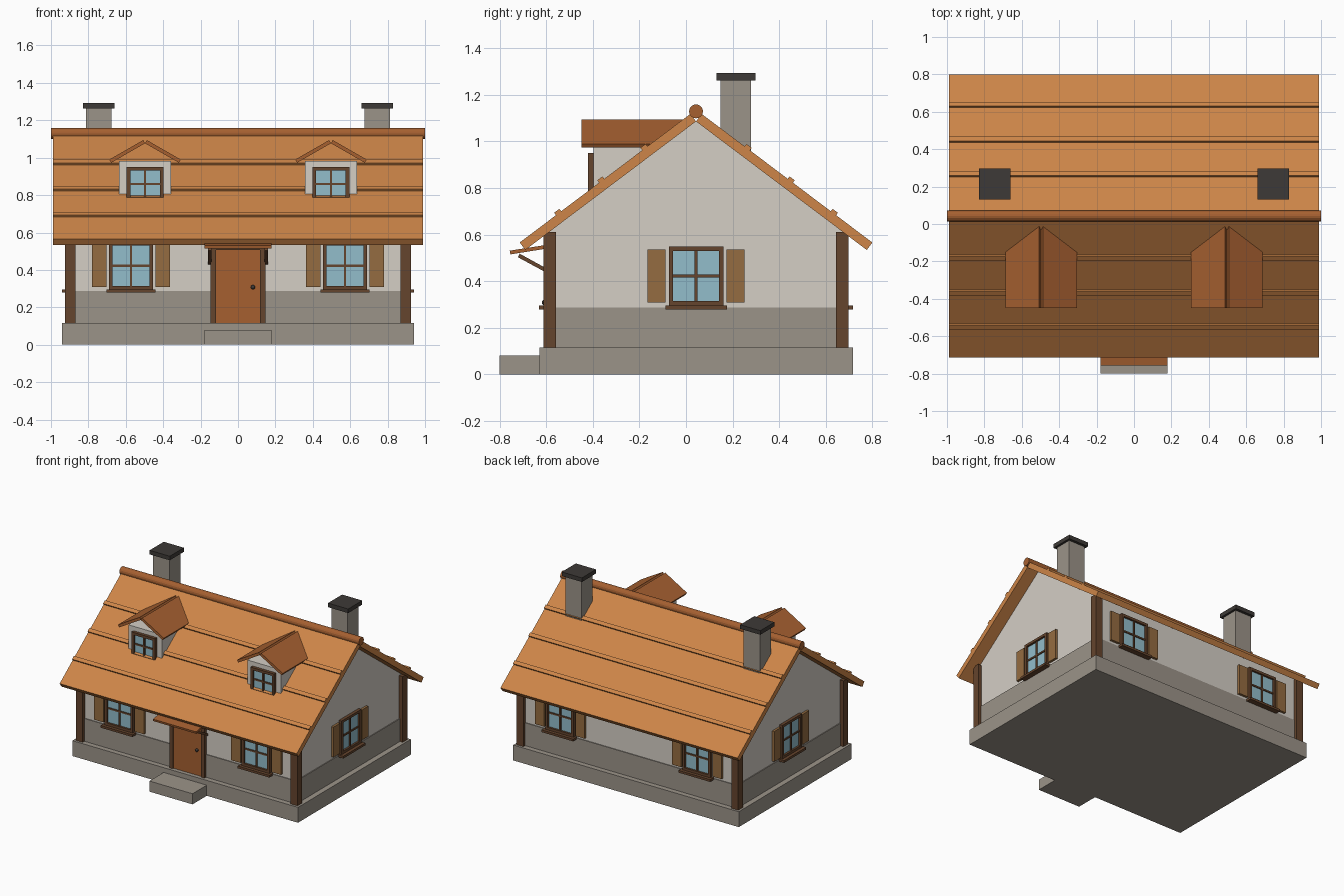
import bpy, bmesh, math
from mathutils import Matrix, Vector

if "Cube" in bpy.data.objects:
    bpy.data.objects.remove(bpy.data.objects["Cube"])

C = 0.043              # y of the ridge line
HX, HY = 0.895, 0.628  # wall half sizes
PITCH = 0.753          # main roof slope
APEX = 1.086           # underside of roof at ridge


def mat(name, r, g, b):
    m = bpy.data.materials.new(name)
    m.diffuse_color = (r, g, b, 1)
    m.use_nodes = True
    m.node_tree.nodes["Principled BSDF"].inputs["Base Color"].default_value = m.diffuse_color
    return m


ROOF = mat("roof_tile", 0.61, 0.235, 0.065)
PLASTER = mat("plaster", 0.66, 0.62, 0.56)
STONE = mat("stone", 0.33, 0.295, 0.25)
DARK = mat("dark_wood", 0.13, 0.058, 0.026)
SHUT = mat("shutter_wood", 0.30, 0.15, 0.052)
GLASS = mat("glass", 0.29, 0.51, 0.60)
RUST = mat("door_wood", 0.38, 0.117, 0.03)
CAP = mat("dark_cap", 0.048, 0.042, 0.038)


def finish(name, bm, m, M=Matrix()):
    bmesh.ops.recalc_face_normals(bm, faces=bm.faces)
    me = bpy.data.meshes.new(name)
    bm.to_mesh(me)
    bm.free()
    me.materials.append(m)
    ob = bpy.data.objects.new(name, me)
    ob.matrix_world = M
    bpy.context.collection.objects.link(ob)
    return ob


def box(name, x, y, z, m, M=Matrix()):
    """Box from (min, max) ranges, placed by matrix M."""
    bm = bmesh.new()
    bmesh.ops.create_cube(bm, size=1)
    for v in bm.verts:
        v.co = Vector([r[0] + (c + 0.5) * (r[1] - r[0]) for c, r in zip(v.co, (x, y, z))])
    return finish(name, bm, m, M)


def prism(name, pts, a, b, m, axis="x"):
    """Extrude a profile along x (points are y,z) or along y (points are x,z)."""
    bm = bmesh.new()
    f = bm.faces.new([bm.verts.new((a, p, q) if axis == "x" else (p, a, q)) for p, q in pts])
    ext = bmesh.ops.extrude_face_region(bm, geom=[f])["geom"]
    step = Vector((b - a, 0, 0) if axis == "x" else (0, b - a, 0))
    bmesh.ops.translate(bm, verts=[v for v in ext if isinstance(v, bmesh.types.BMVert)], vec=step)
    return finish(name, bm, m)


def window(name, pos, angle, w, h, shutters=True):
    """Framed four-pane window; local -y points out of the wall."""
    M = Matrix.Translation(pos) @ Matrix.Rotation(angle, 4, "Z")
    t = 0.019
    box(name + "_glass", (-w + t, w - t), (-0.008, 0.01), (-h + t, h - t), GLASS, M)
    for s in (-1, 1):
        a, b = sorted((s * w, s * (w - t)))
        box(name + "_frame_side", (a, b), (-0.023, 0.01), (-h, h), DARK, M)
        a, b = sorted((s * h, s * (h - t)))
        box(name + "_frame_rail", (-w + t, w - t), (-0.023, 0.01), (a, b), DARK, M)
    box(name + "_mullion", (-0.006, 0.006), (-0.016, 0.01), (-h + t, h - t), DARK, M)
    box(name + "_crossbar", (-w + t, w - t), (-0.015, 0.01), (-0.006, 0.006), DARK, M)
    if shutters:
        box(name + "_sill", (-w - 0.015, w + 0.015), (-0.047, 0.01), (-h - 0.017, -h), DARK, M)
        for a, b in ((-0.208, -0.13), (0.13, 0.208)):
            box(name + "_shutter", (a, b), (-0.018, 0.01), (-0.114, 0.114), SHUT, M)


# Plinth, step, stone base and plastered gable walls
box("plinth", (-0.942, 0.942), (-0.63, 0.716), (0, 0.116), STONE)
box("front_step", (-0.18, 0.18), (-0.8, -0.6), (0, 0.08), STONE)
box("stone_wall_base", (-HX - 0.006, HX + 0.006), (C - HY - 0.006, C + HY + 0.006), (0.116, 0.288), STONE)
eave = APEX - HY * PITCH
prism("walls", [(C - HY, 0.2), (C + HY, 0.2), (C + HY, eave), (C, APEX), (C - HY, eave)], -HX, HX, PLASTER)

# Corner posts
for sx in (-1, 1):
    for sy in (-1, 1):
        x, y = sx * 0.897, C + sy * HY
        box("corner_post", (x - 0.028, x + 0.028), (y - 0.027, y + 0.027), (0.116, 0.612), DARK)

# Main roof slabs, tile battens and ridge
for s in (-1, 1):
    slab = [(0, APEX), (0.733, APEX - 0.733 * PITCH), (0.757, APEX + 0.032 - 0.733 * PITCH), (0.024, APEX + 0.032)]
    prism("roof_slab", [(C + s * p, q) for p, q in slab], -0.99, 0.99, ROOF)
    for run in (0.22, 0.405, 0.59):
        M = (Matrix.Translation((0, C + s * run, 1.136 - run * PITCH))
             @ Matrix.Rotation(-s * math.atan(PITCH), 4, "X"))
        box("roof_batten", (-0.99, 0.99), (-0.014, 0.014), (-0.012, 0.013), ROOF, M)
bm = bmesh.new()
bmesh.ops.create_cone(bm, cap_ends=True, segments=16, radius1=0.03, radius2=0.03, depth=2)
finish("ridge_cap", bm, RUST, Matrix.Translation((0, C, 1.129)) @ Matrix.Rotation(math.pi / 2, 4, "Y"))

# Chimneys
for s in (-1, 1):
    x = s * 0.745
    box("chimney", (x - 0.068, x + 0.068), (0.148, 0.278), (0.85, 1.262), STONE)
    box("chimney_cap", (x - 0.084, x + 0.084), (0.13, 0.298), (1.262, 1.293), CAP)

# Dormers: open-gabled box with two thin roof slabs
for s in (-1, 1):
    x = s * 0.497
    box("dormer_body", (x - 0.14, x + 0.14), (-0.397, -0.14), (0.79, 0.983), PLASTER)
    for k in (-1, 1):
        slab = [(0, 1.077), (0.181, 0.973), (0.191, 0.99), (0.01, 1.094)]
        prism("dormer_roof", [(x + k * p, q) for p, q in slab], -0.449, 0.0, RUST, "y")
    window("dormer_window", (x, -0.397, 0.86), 0, 0.098, 0.09, False)

# Windows: two front, two back, one on each gable
for s in (-1, 1):
    window("front_window", (s * 0.572, C - HY, 0.422), 0, 0.117, 0.127)
    window("back_window", (s * 0.572, C + HY, 0.422), math.pi, 0.117, 0.127)
    window("side_window", (s * HX, C, 0.422), s * math.pi / 2, 0.117, 0.127)

# Door with frame, knob, canopy and brackets
F = C - HY
box("door", (-0.118, 0.118), (F - 0.014, F + 0.01), (0.116, 0.507), RUST)
for s in (-1, 1):
    a, b = sorted((s * 0.118, s * 0.147))
    box("door_jamb", (a, b), (F - 0.024, F + 0.01), (0.116, 0.527), DARK)
    bx = s * 0.152
    prism("canopy_bracket", [(-0.722, 0.503), (-0.714, 0.518), (F, 0.447), (F, 0.429)], bx - 0.009, bx + 0.009, DARK)
box("door_lintel", (-0.118, 0.118), (F - 0.024, F + 0.01), (0.507, 0.527), DARK)
prism("door_canopy", [(-0.757, 0.531), (-0.754, 0.515), (F, 0.542), (F, 0.558)], -0.18, 0.18, RUST)
bm = bmesh.new()
bmesh.ops.create_uvsphere(bm, u_segments=12, v_segments=8, radius=0.012)
finish("door_knob", bm, CAP, Matrix.Translation((0.08, F - 0.022, 0.308)))
